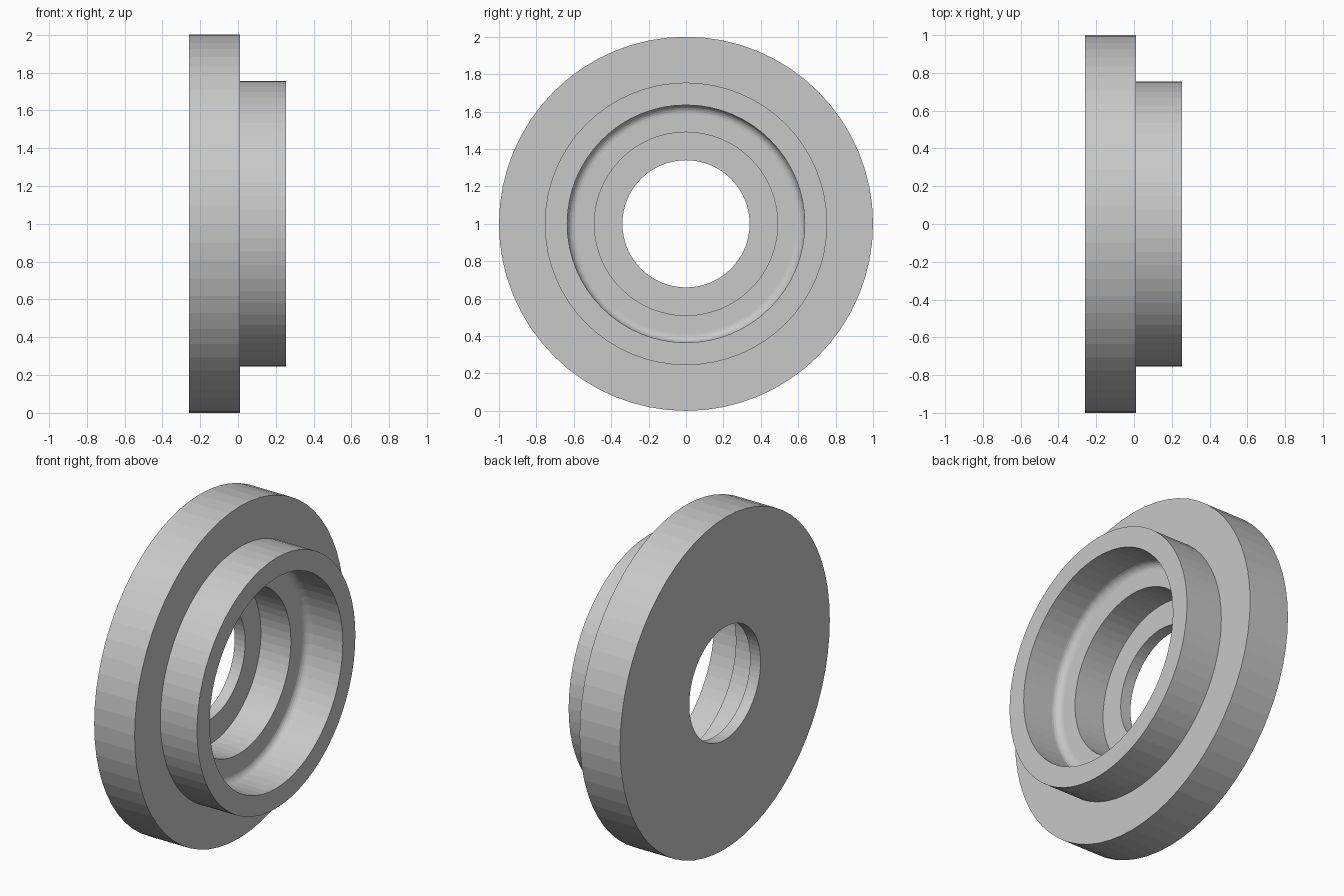
import bpy
import bmesh
import math

cube = bpy.data.objects.get("Cube")
if cube:
    bpy.data.objects.remove(cube, do_unlink=True)

SIDES = 64
BACK, STEP, SHOULDER, FRONT = -0.26, -0.19, 0.01, 0.255
R_FLANGE, R_COLLAR, R_CUP, R_BORE, R_HOLE = 1.0, 0.755, 0.635, 0.49, 0.34
FILLET = 0.045

# One plain grey material
grey = bpy.data.materials.new("light grey")
grey.use_nodes = True
colour = (0.58, 0.58, 0.58, 1)
grey.diffuse_color = colour
grey.node_tree.nodes["Principled BSDF"].inputs["Base Color"].default_value = colour

# Closed section as (x, radius): flange, collar, filleted cup, bore, hole
profile = [(BACK, R_HOLE), (BACK, R_FLANGE), (SHOULDER, R_FLANGE),
           (SHOULDER, R_COLLAR), (FRONT, R_COLLAR), (FRONT, R_CUP)]
for i in range(7):
    a = math.radians(90) * i / 6
    profile.append((SHOULDER + FILLET * (1 - math.sin(a)),
                    R_CUP - FILLET * (1 - math.cos(a))))
profile += [(SHOULDER, R_BORE), (STEP, R_BORE), (STEP, R_HOLE)]

# Revolve the section around the x axis
bm = bmesh.new()
rings = []
for s in range(SIDES):
    a = math.tau * s / SIDES
    rings.append([bm.verts.new((x, r * math.cos(a), 1 + r * math.sin(a)))
                  for x, r in profile])
n = len(profile)
for s in range(SIDES):
    here, after = rings[s], rings[(s + 1) % SIDES]
    for k in range(n):
        j = (k + 1) % n
        bm.faces.new((here[k], here[j], after[j], after[k]))
bmesh.ops.recalc_face_normals(bm, faces=bm.faces)

mesh = bpy.data.meshes.new("flanged_ring")
bm.to_mesh(mesh)
bm.free()
mesh.materials.append(grey)
ring = bpy.data.objects.new("flanged_ring", mesh)
bpy.context.collection.objects.link(ring)
